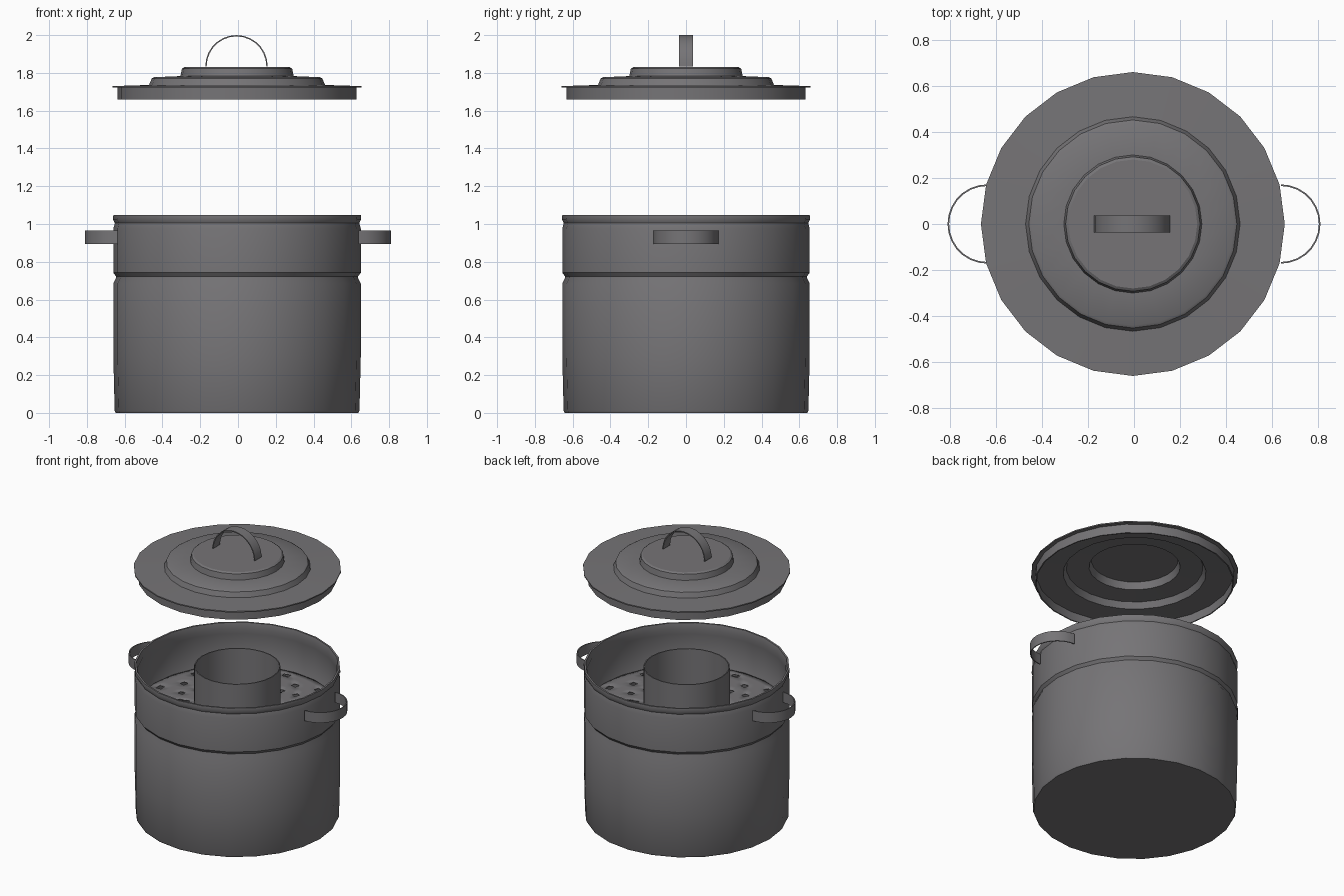
import bpy, bmesh
from math import sin, cos, pi, radians

cube = bpy.data.objects.get("Cube")
if cube:
    bpy.data.objects.remove(cube, do_unlink=True)

SIDES = 24
OFFSET_X = -0.005

steel = bpy.data.materials.new("dark_steel")
steel.use_nodes = True
GREY = (0.18, 0.175, 0.183, 1)
steel.diffuse_color = GREY
steel.node_tree.nodes["Principled BSDF"].inputs["Base Color"].default_value = GREY


def finish(name, bm, x=0.0):
    """Turn a bmesh into a named, smoothly shaded object."""
    bmesh.ops.remove_doubles(bm, verts=bm.verts, dist=1e-5)
    bmesh.ops.recalc_face_normals(bm, faces=bm.faces)
    mesh = bpy.data.meshes.new(name)
    bm.to_mesh(mesh)
    bm.free()
    mesh.materials.append(steel)
    obj = bpy.data.objects.new(name, mesh)
    obj.location.x = x
    bpy.context.collection.objects.link(obj)
    bpy.ops.object.select_all(action='DESELECT')
    obj.select_set(True)
    bpy.context.view_layer.objects.active = obj
    bpy.ops.object.shade_smooth_by_angle(angle=radians(32))
    return obj


def lathe(name, profile, closed=False):
    """Spin a (radius, height) profile around z."""
    bm = bmesh.new()
    verts = [bm.verts.new((r, 0, z)) for r, z in profile]
    edges = [bm.edges.new(pair) for pair in zip(verts, verts[1:])]
    if closed:
        edges.append(bm.edges.new((verts[-1], verts[0])))
    bmesh.ops.spin(bm, geom=verts + edges, cent=(0, 0, 0), axis=(0, 0, 1),
                   angle=2 * pi, steps=SIDES, use_duplicate=False)
    return finish(name, bm, OFFSET_X)


def band(name, radius, width, place, thick=0.007, steps=14):
    """Half-round strap; place maps (along, out, across) to a position."""
    bm = bmesh.new()
    rings = []
    for i in range(steps + 1):
        a = pi * i / steps
        rings.append([bm.verts.new(place(r * cos(a), r * sin(a), w))
                      for r, w in ((radius, -width / 2), (radius, width / 2),
                                   (radius - thick, width / 2),
                                   (radius - thick, -width / 2))])
    for p, q in zip(rings, rings[1:]):
        for k in range(4):
            n = (k + 1) % 4
            bm.faces.new((p[k], p[n], q[n], q[k]))
    bm.faces.new(rings[0])
    bm.faces.new(rings[-1])
    return finish(name, bm)


# Pot and steamer body: outer wall with two grooves, then the inner wall
outer = [(0, 0), (0.642, 0), (0.648, 0.012), (0.655, 0.3), (0.655, 0.685),
         (0.64, 0.715), (0.64, 0.722), (0.655, 0.742), (0.655, 0.975),
         (0.647, 1.005), (0.657, 1.025), (0.655, 1.048)]
inner = [(0.643, 1.048), (0.635, 1.005), (0.643, 0.97), (0.643, 0.745),
         (0.628, 0.72), (0.643, 0.68), (0.636, 0.015), (0, 0.015)]
lathe("pot_body", outer + inner)

# Central steam tube
lathe("steam_tube", [(0.275, 0.73), (0.275, 1.04), (0.268, 1.04), (0.268, 0.73)],
      closed=True)

# Perforated tray: polar grid with faces left out for holes and slots
radii = [0.27, 0.32, 0.36, 0.40, 0.44, 0.48, 0.52, 0.56, 0.60, 0.642]
CELLS = 72


def is_open(ring, cell):
    hole = ring in (3, 5, 7) and cell % 6 == (3 if ring == 5 else 0)
    slot = ring in (1, 2) and cell % 6 == 3
    return hole or slot


bm = bmesh.new()
grid = [[bm.verts.new((r * cos(2 * pi * c / CELLS), r * sin(2 * pi * c / CELLS), 0.745))
         for c in range(CELLS)] for r in radii]
for ring in range(len(radii) - 1):
    for c in range(CELLS):
        if not is_open(ring, c):
            n = (c + 1) % CELLS
            bm.faces.new((grid[ring][c], grid[ring + 1][c],
                          grid[ring + 1][n], grid[ring][n]))
tray = finish("steamer_tray", bm, OFFSET_X)
thickness = tray.modifiers.new("thickness", 'SOLIDIFY')
thickness.thickness = 0.008
thickness.offset = 0

# Raised lid: stepped top, thin flange, skirt and hollow underside
lid_top = [(0, 1.83), (0.28, 1.83), (0.292, 1.822), (0.30, 1.783), (0.44, 1.777),
           (0.452, 1.77), (0.466, 1.736), (0.66, 1.73), (0.66, 1.722), (0.633, 1.722)]
lid_under = [(0.633, 1.66), (0.625, 1.66), (0.625, 1.72), (0.455, 1.725),
             (0.435, 1.766), (0.29, 1.772), (0.275, 1.82), (0, 1.82)]
lathe("lid", lid_top + lid_under)

# Strap handles
band("lid_handle", 0.165, 0.074, lambda a, o, w: (a - 0.008, w, 1.835 + o))
for side, name in ((1, "left_handle"), (-1, "right_handle")):
    band(name, 0.172, 0.072,
         lambda a, o, w, s=side: (s * (0.638 + o), a, 0.93 + w))
